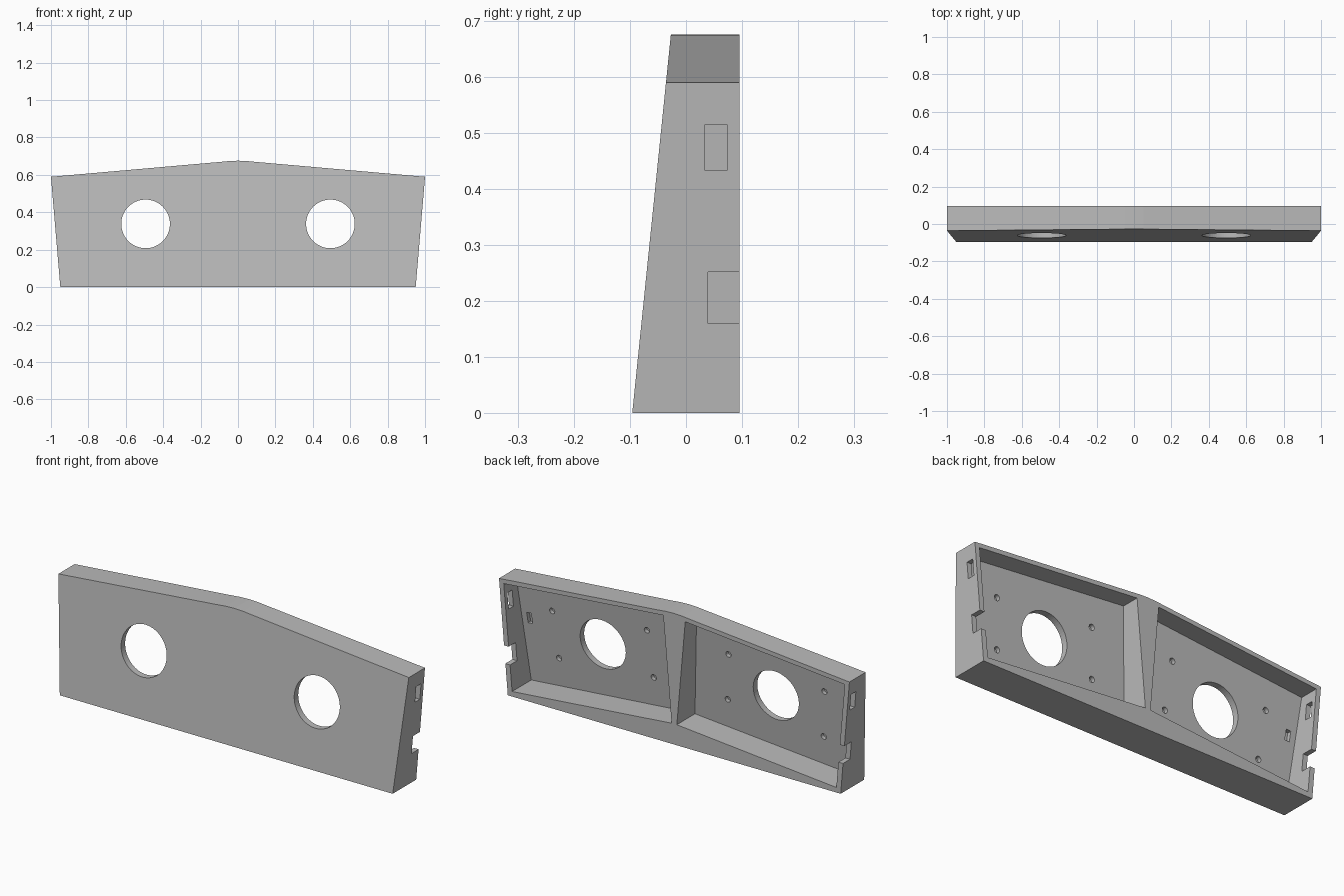
import bpy, bmesh, math

if "Cube" in bpy.data.objects:
    bpy.data.objects.remove(bpy.data.objects["Cube"], do_unlink=True)

BACK = 0.096                  # rear plane of the panel
SLOPE = 0.102                 # lean of the front face
PLATE = 0.033                 # front plate thickness
TILT = math.atan(0.088)       # roll of each compartment
CENTRE_X, CENTRE_Z = 0.494, 0.338

grey = bpy.data.materials.new("plain_grey")
grey.use_nodes = True
colour = (0.5, 0.5, 0.5, 1)
grey.diffuse_color = colour
grey.node_tree.nodes["Principled BSDF"].inputs["Base Color"].default_value = colour


def front_y(z):
    return -BACK + SLOPE * z


def prism(name, profile, near, far):
    """Extrude an (x, z) profile in y; near and far are functions of z."""
    bm = bmesh.new()
    front = [bm.verts.new((x, near(z), z)) for x, z in profile]
    rear = [bm.verts.new((x, far(z), z)) for x, z in profile]
    bm.faces.new(front)
    bm.faces.new(rear)
    for i in range(len(profile)):
        j = (i + 1) % len(profile)
        bm.faces.new((front[i], front[j], rear[j], rear[i]))
    bmesh.ops.recalc_face_normals(bm, faces=bm.faces)
    mesh = bpy.data.meshes.new(name)
    bm.to_mesh(mesh)
    bm.free()
    mesh.materials.append(grey)
    obj = bpy.data.objects.new(name, mesh)
    bpy.context.collection.objects.link(obj)
    return obj


def cut(target, cutter):
    """Subtract the cutter from the target and discard it."""
    mod = target.modifiers.new("cut", "BOOLEAN")
    mod.operation = "DIFFERENCE"
    mod.solver = "EXACT"
    mod.object = cutter
    cutter.hide_render = True
    bpy.context.view_layer.objects.active = target
    bpy.ops.object.modifier_apply(modifier=mod.name)
    bpy.data.objects.remove(cutter, do_unlink=True)


def local(side, u, v):
    """Compartment coordinates (u outward, v up) to panel (x, z)."""
    c, s = math.cos(TILT), math.sin(TILT)
    return side * (CENTRE_X + u * c + v * s), CENTRE_Z - u * s + v * c


def rectangle(side, u, v, half_w, half_h):
    return [local(side, u + a * half_w, v + b * half_h)
            for a, b in ((-1, -1), (1, -1), (1, 1), (-1, 1))]


def circle(side, u, v, radius, count):
    x, z = local(side, u, v)
    return [(x + radius * math.cos(i * math.tau / count),
             z + radius * math.sin(i * math.tau / count)) for i in range(count)]


def floor_y(z):
    return front_y(z) + PLATE


def recess_y(z):
    return front_y(z) + 0.012


def behind(z):
    return BACK + 0.1


def ahead(z):
    return -BACK - 0.1


# Solid panel with a sloping front and a softly rounded peak
half = [(0.95, 0), (1, 0.59), (0.1, 0.669), (0.05, 0.674)]
outline = half + [(0, 0.676)] + [(-x, z) for x, z in reversed(half)]
panel = prism("speaker_panel", outline, front_y, lambda z: BACK)

for side in (1, -1):
    # Open-backed compartment
    cut(panel, prism("pocket", rectangle(side, 0, 0, 0.457, 0.273), floor_y, behind))
    # Large round opening
    cut(panel, prism("opening", circle(side, 0, 0, 0.13, 64), ahead, behind))
    # Blind screw holes around the opening
    for u in (-0.273, 0.273):
        for v in (-0.124, 0.124):
            cut(panel, prism("screw_hole", circle(side, u, v, 0.015, 20), recess_y, behind))
    # Small blind slot in the plate
    cut(panel, prism("plate_slot", rectangle(side, 0.413, 0.061, 0.013, 0.027), recess_y, behind))
    # Slot and rear notch through the outer wall
    for y0, y1, z0, z1 in ((0.034, 0.073, 0.433, 0.515), (0.039, 0.2, 0.16, 0.252)):
        box = [(side * x, z) for x, z in ((0.9, z0), (1.1, z0), (1.1, z1), (0.9, z1))]
        cut(panel, prism("wall_slot", box, lambda z: y0, lambda z: y1))
